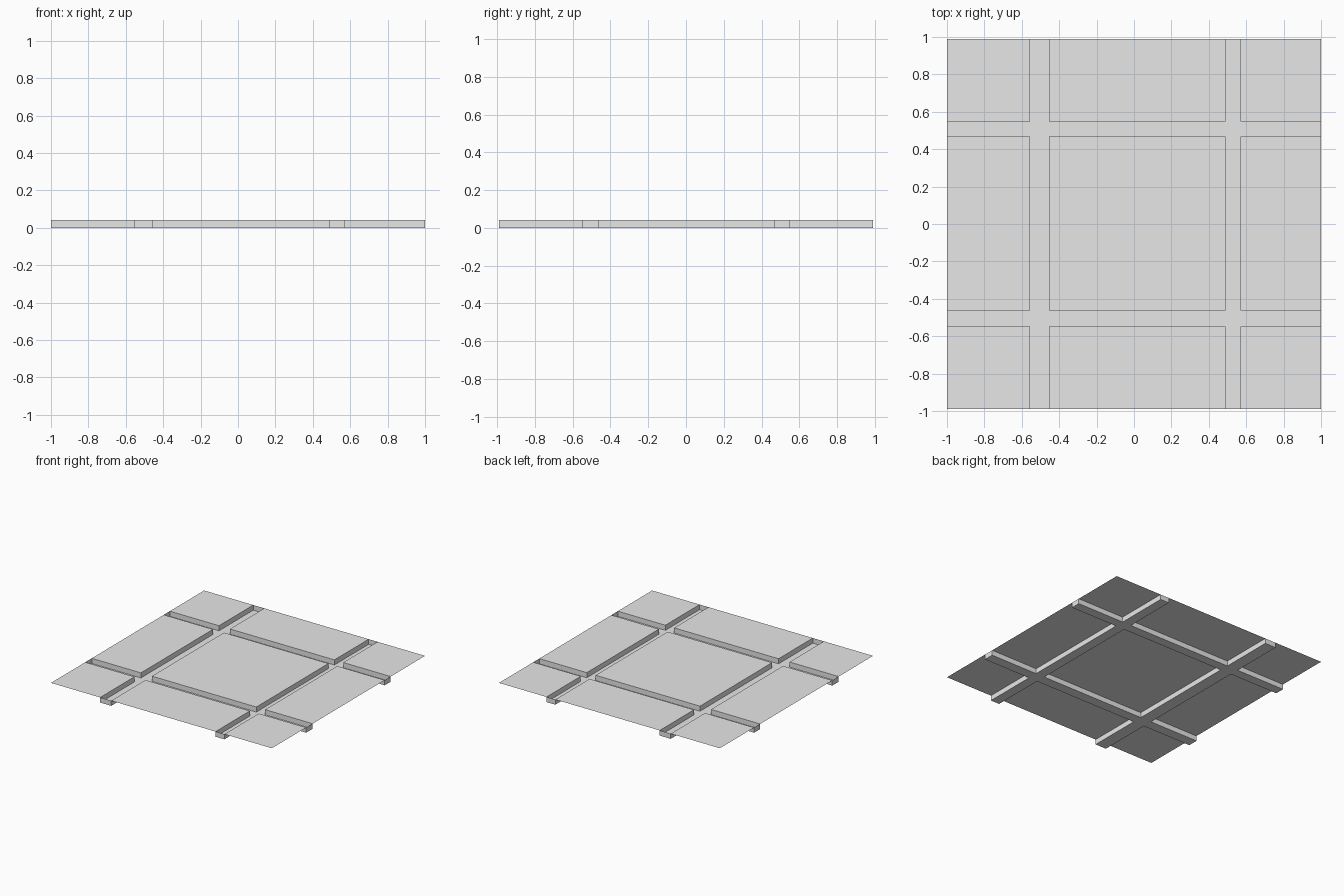
import bpy
import bmesh

cube = bpy.data.objects.get("Cube")
if cube:
    bpy.data.objects.remove(cube, do_unlink=True)

# One plain grey for the whole sheet
GREY = (0.8, 0.8, 0.8, 1.0)
grey = bpy.data.materials.new("plain grey")
grey.use_nodes = True
grey.diffuse_color = GREY
for node in grey.node_tree.nodes:
    if node.type == 'BSDF_PRINCIPLED':
        node.inputs["Base Color"].default_value = GREY

# Grid lines: outer edges and the two channels in each direction
DEPTH = 0.042
XS = [-1.0, -0.555, -0.455, 0.49, 0.57, 1.0]
YS = [-0.99, -0.547, -0.463, 0.469, 0.547, 0.99]

# Flat sheet split into cells; odd columns and rows are channels
bm = bmesh.new()
rows = [[bm.verts.new((x, y, DEPTH)) for x in XS] for y in YS]
channels = []
for j in range(len(YS) - 1):
    for i in range(len(XS) - 1):
        face = bm.faces.new((rows[j][i], rows[j][i + 1],
                             rows[j + 1][i + 1], rows[j + 1][i]))
        if i % 2 or j % 2:
            channels.append(face)

# Sink the channels, with walls and closed ends
result = bmesh.ops.extrude_face_region(bm, geom=channels)
floor_verts = [g for g in result["geom"] if isinstance(g, bmesh.types.BMVert)]
bmesh.ops.translate(bm, vec=(0, 0, -DEPTH), verts=floor_verts)
leftover = [f for f in channels if f.is_valid
            and all(v.co.z > DEPTH / 2 for v in f.verts)]
if leftover:
    bmesh.ops.delete(bm, geom=leftover, context='FACES')

mesh = bpy.data.meshes.new("channelled_panel")
bm.to_mesh(mesh)
bm.free()
mesh.materials.append(grey)
panel = bpy.data.objects.new("channelled_panel", mesh)
bpy.context.collection.objects.link(panel)
